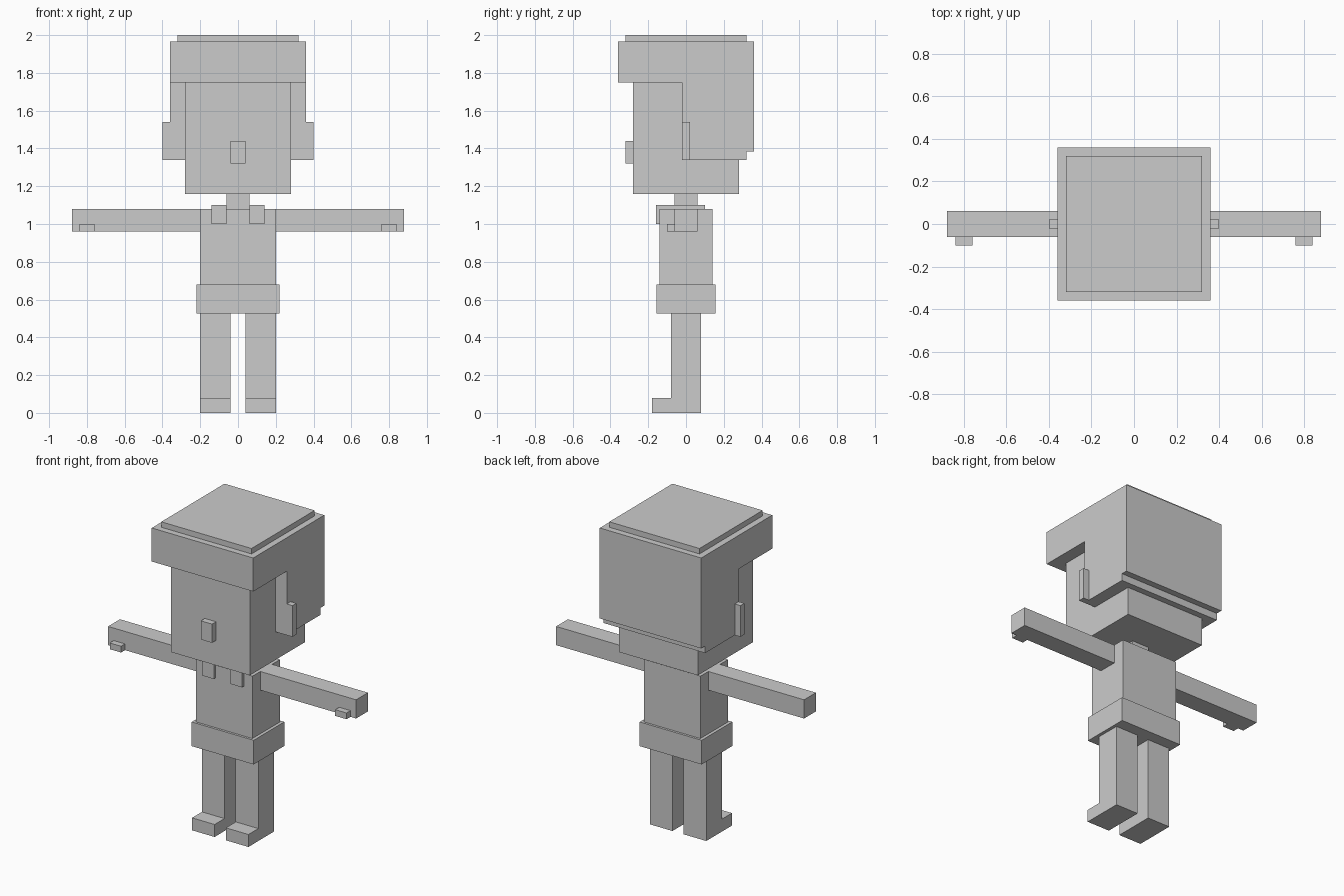
import bpy
import bmesh

if "Cube" in bpy.data.objects:
    bpy.data.objects.remove(bpy.data.objects["Cube"])

grey = bpy.data.materials.new("plain_grey")
grey.diffuse_color = (0.6, 0.6, 0.6, 1.0)
grey.use_nodes = True
grey.node_tree.nodes["Principled BSDF"].inputs["Base Color"].default_value = grey.diffuse_color


def extrude_profile(name, x0, x1, profile):
    """Solid made by sweeping a (y, z) outline from x0 to x1."""
    bm = bmesh.new()
    face = bm.faces.new([bm.verts.new((x0, y, z)) for y, z in profile])
    swept = bmesh.ops.extrude_face_region(bm, geom=[face])["geom"]
    verts = [v for v in swept if isinstance(v, bmesh.types.BMVert)]
    bmesh.ops.translate(bm, verts=verts, vec=(x1 - x0, 0, 0))
    bmesh.ops.recalc_face_normals(bm, faces=bm.faces)
    mesh = bpy.data.meshes.new(name)
    bm.to_mesh(mesh)
    bm.free()
    mesh.materials.append(grey)
    obj = bpy.data.objects.new(name, mesh)
    bpy.context.collection.objects.link(obj)
    return obj


def box(name, x, y, z):
    """Box from (min, max) pairs on each axis."""
    return extrude_profile(name, *x, [(y[0], z[0]), (y[1], z[0]), (y[1], z[1]), (y[0], z[1])])


# Head, nose and neck
box("head", (-0.28, 0.28), (-0.28, 0.28), (1.16, 1.80))
box("nose", (-0.04, 0.04), (-0.32, -0.28), (1.32, 1.44))
box("neck", (-0.06, 0.06), (-0.06, 0.06), (1.08, 1.16))

# Hair: overhanging fringe, long back with a stepped lower edge, raised crown
extrude_profile("hair", -0.36, 0.36, [
    (-0.36, 1.75), (-0.02, 1.75), (-0.02, 1.34), (0.32, 1.34),
    (0.32, 1.385), (0.36, 1.385), (0.36, 1.965), (-0.36, 1.965)])
box("hair_crown", (-0.32, 0.32), (-0.32, 0.32), (1.965, 2.0))

# Body
box("torso", (-0.20, 0.20), (-0.14, 0.14), (0.68, 1.08))
box("hips", (-0.22, 0.22), (-0.155, 0.155), (0.525, 0.68))

# Paired parts
for side, s in (("left", 1), ("right", -1)):
    def span(a, b):
        return (a, b) if s > 0 else (-b, -a)

    box(side + "_ear", span(0.36, 0.40), (-0.02, 0.02), (1.34, 1.54))
    box(side + "_arm", span(0.20, 0.88), (-0.06, 0.06), (0.96, 1.08))
    box(side + "_thumb", span(0.76, 0.84), (-0.10, -0.06), (0.96, 1.00))
    # Strap folded over the shoulder
    extrude_profile(side + "_strap", *span(0.06, 0.14), [
        (-0.16, 1.0), (-0.14, 1.0), (-0.14, 1.08),
        (0.10, 1.08), (0.10, 1.10), (-0.16, 1.10)])
    # Leg with foot pointing forward
    extrude_profile(side + "_leg", *span(0.04, 0.20), [
        (-0.18, 0.0), (0.08, 0.0), (0.08, 0.525),
        (-0.08, 0.525), (-0.08, 0.08), (-0.18, 0.08)])
